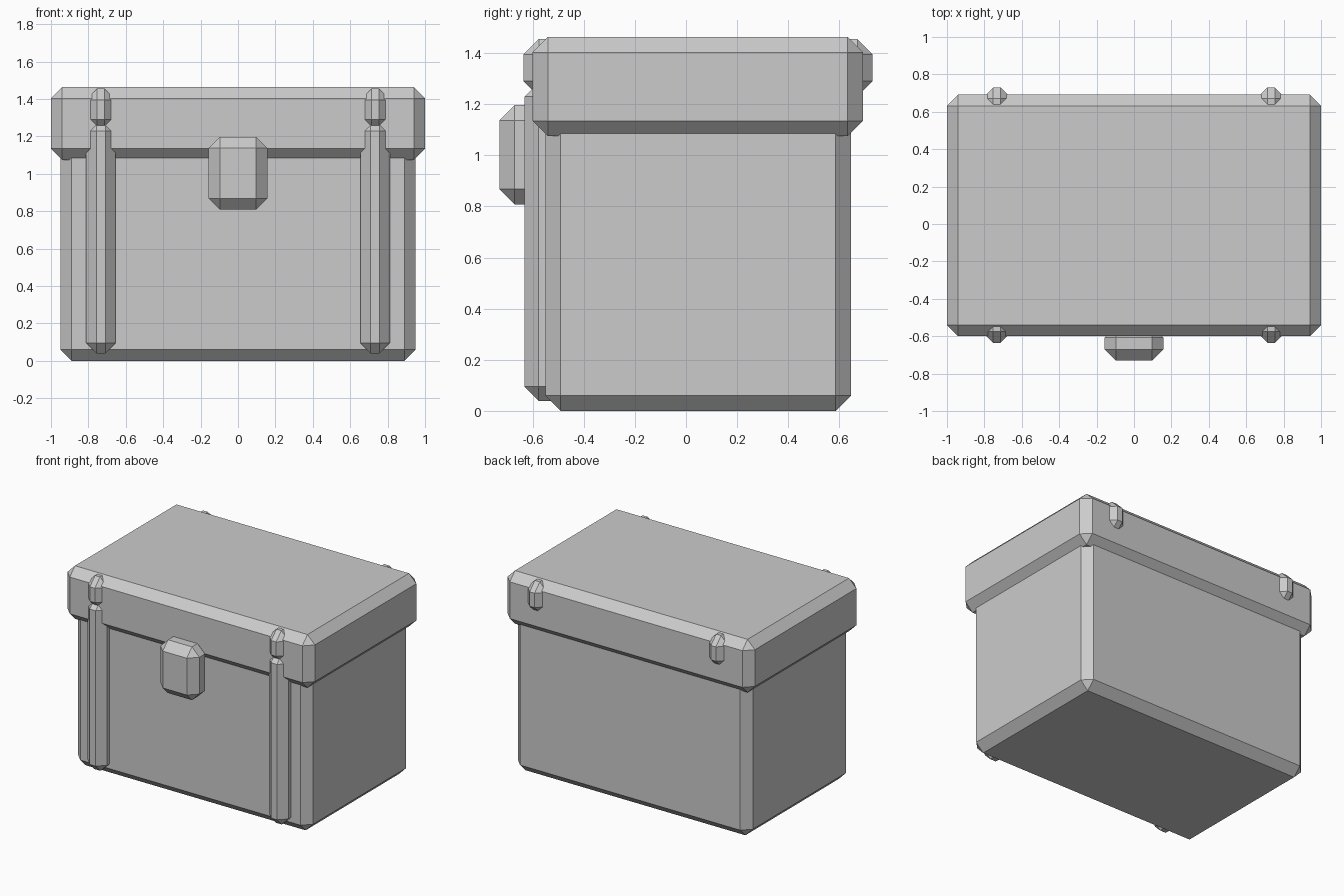
import bpy
import bmesh
from mathutils import Vector

if "Cube" in bpy.data.objects:
    bpy.data.objects.remove(bpy.data.objects["Cube"])


def chamfered_box(name, low, high, bevel):
    """Box between two corners with every edge cut by a single flat chamfer."""
    low, high = Vector(low), Vector(high)
    size, centre = high - low, (low + high) / 2
    bm = bmesh.new()
    bmesh.ops.create_cube(bm, size=1)
    bmesh.ops.scale(bm, vec=size, verts=bm.verts)
    bmesh.ops.bevel(bm, geom=bm.edges[:], offset=bevel, offset_type='OFFSET',
                    segments=1, profile=0.5, affect='EDGES')
    mesh = bpy.data.meshes.new(name)
    bm.to_mesh(mesh)
    bm.free()
    obj = bpy.data.objects.new(name, mesh)
    obj.location = centre
    bpy.context.collection.objects.link(obj)
    return obj


# Main box, its top hidden inside the lid
chamfered_box("chest_body", (-0.95, -0.55, 0), (0.95, 0.645, 1.22), 0.06)

# Overhanging lid
chamfered_box("lid", (-1, -0.6, 1.075), (1, 0.692, 1.463), 0.06)

# Front latch bridging lid and body
chamfered_box("latch", (-0.157, -0.73, 0.808), (0.157, -0.547, 1.197), 0.06)

# Straps on each side: a front strip and a band running through the lid
for side, label in ((-1, "left"), (1, "right")):
    x = side * 0.733
    chamfered_box(f"front_strap_{label}", (x - 0.079, -0.631, 0.04),
                  (x + 0.079, -0.43, 1.285), 0.055)
    chamfered_box(f"lid_strap_{label}", (x - 0.08, -0.635, 1.23),
                  (x + 0.08, 0.73, 1.455), 0.06)
